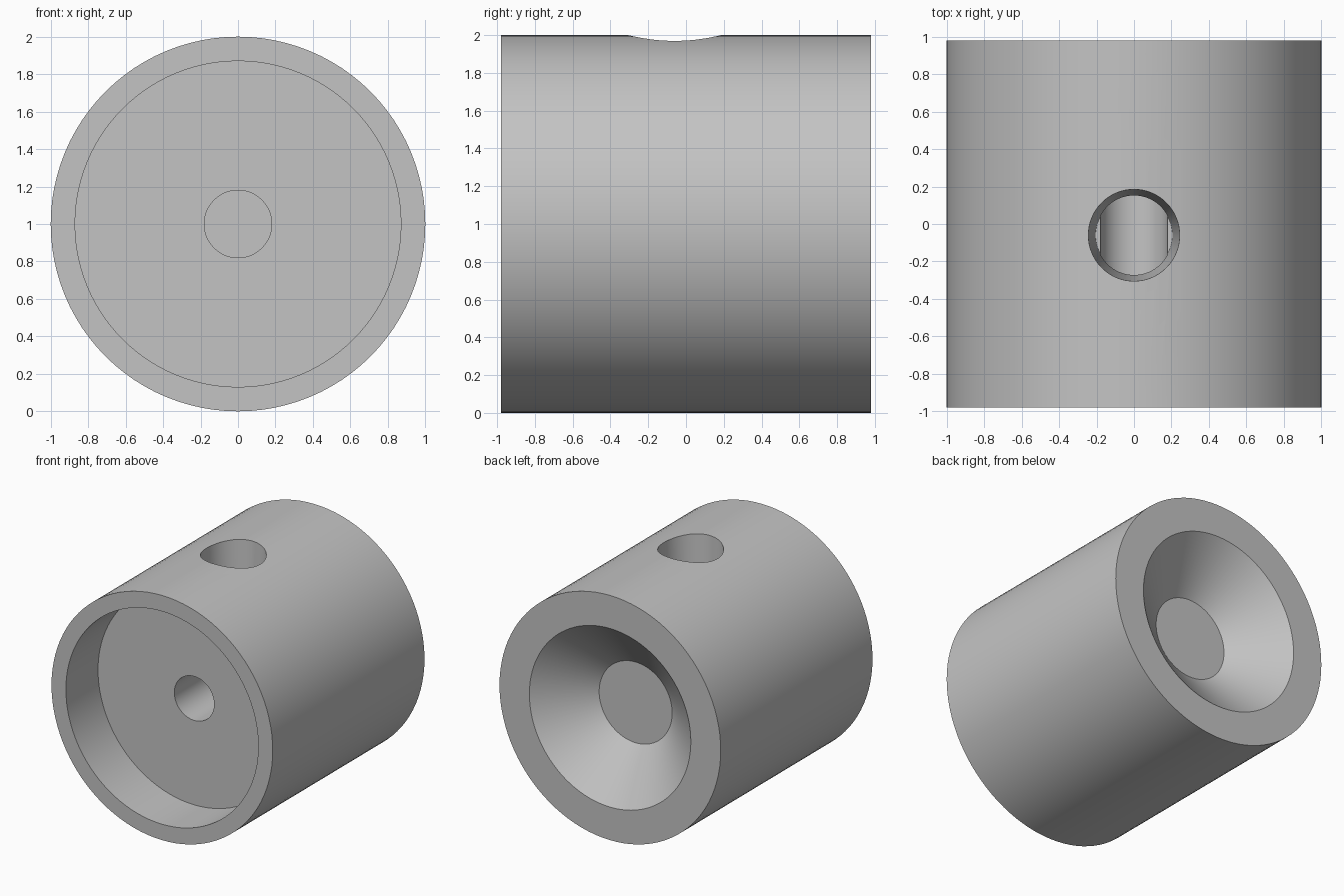
import bpy, bmesh, math
from mathutils import Matrix, Vector

default = bpy.data.objects.get("Cube")
if default:
    bpy.data.objects.remove(default, do_unlink=True)

SEGMENTS = 96
HALF = 0.98       # half the length along y
AXIS_Z = 1.0

grey = bpy.data.materials.new("plain grey")
grey.use_nodes = True
colour = (0.55, 0.55, 0.55, 1)
grey.diffuse_color = colour
grey.node_tree.nodes["Principled BSDF"].inputs["Base Color"].default_value = colour


def add_object(name, bm):
    bmesh.ops.recalc_face_normals(bm, faces=bm.faces)
    mesh = bpy.data.meshes.new(name)
    bm.to_mesh(mesh)
    bm.free()
    mesh.materials.append(grey)
    obj = bpy.data.objects.new(name, mesh)
    bpy.context.collection.objects.link(obj)
    return obj


def lathe(name, profile):
    """Turn (radius, y) points about the lengthwise axis."""
    bm = bmesh.new()
    verts = [bm.verts.new((r, y, AXIS_Z)) for r, y in profile]
    edges = [bm.edges.new(pair) for pair in zip(verts, verts[1:])]
    bmesh.ops.spin(bm, geom=verts + edges, cent=(0, 0, AXIS_Z), axis=(0, 1, 0),
                   angle=math.tau, steps=SEGMENTS, use_duplicate=False)
    bmesh.ops.remove_doubles(bm, verts=bm.verts, dist=0.0001)
    # Merge the triangle fans of the flat end discs
    bmesh.ops.dissolve_verts(bm, verts=[v for v in bm.verts if math.hypot(v.co.x, v.co.z - AXIS_Z) < 0.001])
    return add_object(name, bm)


# Body: blind bore, front recess, outer wall, conical back recess
body = lathe("sleeve_body", [
    (0, 0.40), (0.18, 0.40), (0.18, -0.565),
    (0.87, -0.565), (0.87, -HALF),
    (1.0, -HALF), (1.0, HALF),
    (0.73, HALF), (0.33, 0.65), (0, 0.65),
])

# Tapered hole from the top down to the bore axis
bm = bmesh.new()
bmesh.ops.create_cone(bm, cap_ends=True, segments=64, radius1=0.205, radius2=0.249,
                      depth=1.1, matrix=Matrix.Translation(Vector((0, -0.06, AXIS_Z + 0.55))))
cutter = add_object("top_hole_cutter", bm)
cutter.hide_render = True

cut = body.modifiers.new("top_hole", 'BOOLEAN')
cut.operation = 'DIFFERENCE'
cut.solver = 'EXACT'
cut.object = cutter

bpy.ops.object.select_all(action='DESELECT')
body.select_set(True)
bpy.context.view_layer.objects.active = body
bpy.ops.object.modifier_apply(modifier=cut.name)
bpy.data.objects.remove(cutter, do_unlink=True)
bpy.ops.object.shade_smooth_by_angle(angle=math.radians(30))
